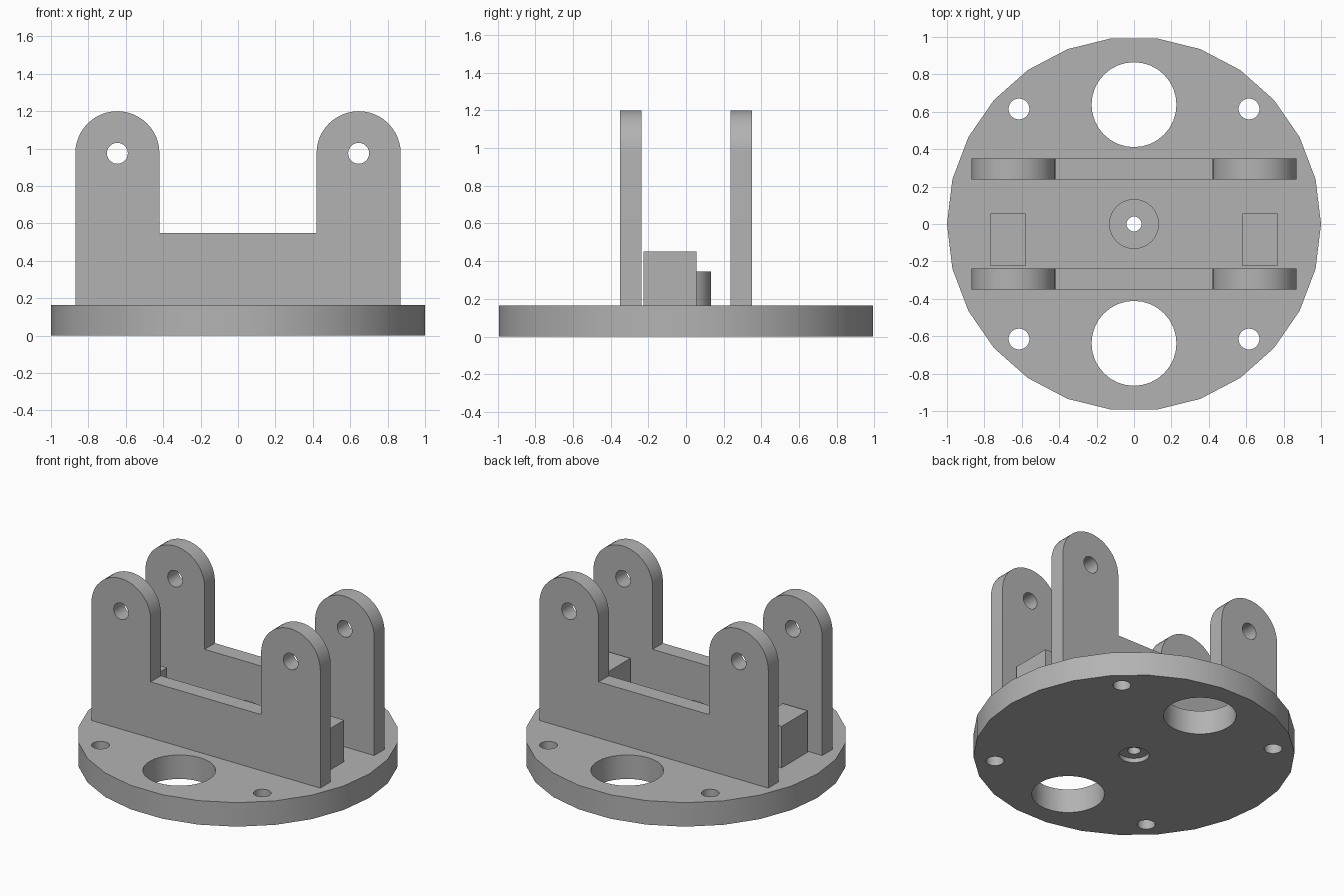
import bpy
import bmesh
import math

if "Cube" in bpy.data.objects:
    bpy.data.objects.remove(bpy.data.objects["Cube"], do_unlink=True)

BASE_TOP = 0.165

# Single plain grey material
grey = bpy.data.materials.new("light grey")
grey.use_nodes = True
COLOUR = (0.45, 0.45, 0.45, 1.0)
grey.diffuse_color = COLOUR
grey.node_tree.nodes["Principled BSDF"].inputs["Base Color"].default_value = COLOUR


def activate(obj):
    bpy.ops.object.select_all(action="DESELECT")
    obj.select_set(True)
    bpy.context.view_layer.objects.active = obj


def prism(name, points, offset):
    """Extrude a closed outline of 3D points along an offset vector."""
    bm = bmesh.new()
    face = bm.faces.new([bm.verts.new(p) for p in points])
    extruded = bmesh.ops.extrude_face_region(bm, geom=[face])["geom"]
    verts = [v for v in extruded if isinstance(v, bmesh.types.BMVert)]
    bmesh.ops.translate(bm, verts=verts, vec=offset)
    bmesh.ops.recalc_face_normals(bm, faces=bm.faces)
    mesh = bpy.data.meshes.new(name)
    bm.to_mesh(mesh)
    bm.free()
    mesh.materials.append(grey)
    obj = bpy.data.objects.new(name, mesh)
    bpy.context.collection.objects.link(obj)
    return obj


def arc(cx, cy, r, start, end, steps):
    return [(cx + r * math.cos(start + (end - start) * i / steps),
             cy + r * math.sin(start + (end - start) * i / steps))
            for i in range(steps + 1)]


def disc(name, x, y, r, z0, z1, sides):
    """Upright cylinder."""
    ring = arc(x, y, r, 0, 2 * math.pi, sides)[:-1]
    return prism(name, [(px, py, z0) for px, py in ring], (0, 0, z1 - z0))


def cut(obj, cutters):
    """Subtract each cutter and delete it."""
    for cutter in cutters:
        cutter.hide_render = True
        mod = obj.modifiers.new("hole", "BOOLEAN")
        mod.operation = "DIFFERENCE"
        mod.solver = "EXACT"
        mod.object = cutter
        activate(obj)
        bpy.ops.object.modifier_apply(modifier=mod.name)
        bpy.data.objects.remove(cutter, do_unlink=True)


def smooth(obj):
    activate(obj)
    bpy.ops.object.shade_smooth_by_angle(angle=math.radians(30))


# Round base plate with two large openings, four screw holes, centre bore
base = disc("base_plate", 0, 0, 1.0, 0, BASE_TOP, 26)
holes = [disc("cutter", 0, s * 0.638, 0.227, -0.1, 0.3, 32) for s in (-1, 1)]
holes += [disc("cutter", sx * 0.615, sy * 0.615, 0.056, -0.1, 0.3, 24)
          for sx in (-1, 1) for sy in (-1, 1)]
holes.append(disc("cutter", 0, 0, 0.04, -0.1, 0.3, 24))
holes.append(disc("cutter", 0, 0, 0.094, -0.1, 0.03, 24))
cut(base, holes)
smooth(base)

# Two upright brackets, each with a pair of round-topped ears
EAR_X, EAR_Z, EAR_R = 0.645, 0.975, 0.225
right_ear = arc(EAR_X, EAR_Z, EAR_R, 0, math.pi, 24)
left_ear = arc(-EAR_X, EAR_Z, EAR_R, 0, math.pi, 24)
outline = ([(0.87, BASE_TOP)] + right_ear + [(0.42, 0.55), (-0.42, 0.55)]
           + left_ear + [(-0.87, BASE_TOP)])
for name, y in (("front_bracket", -0.349), ("back_bracket", 0.237)):
    bracket = prism(name, [(x, y, z) for x, z in outline], (0, 0.112, 0))
    pins = []
    for s in (-1, 1):
        ring = arc(s * EAR_X, EAR_Z, 0.056, 0, 2 * math.pi, 24)[:-1]
        pins.append(prism("cutter", [(x, y - 0.1, z) for x, z in ring], (0, 0.4, 0)))
    cut(bracket, pins)
    smooth(bracket)

# Stop blocks beside the front bracket
for name, x0 in (("right_block", -0.767), ("left_block", 0.58)):
    x1 = x0 + 0.187
    prism(name, [(x0, -0.225, BASE_TOP), (x1, -0.225, BASE_TOP),
                 (x1, 0.057, BASE_TOP), (x0, 0.057, BASE_TOP)],
          (0, 0, 0.45 - BASE_TOP))

# Centre boss with a through bore
boss = disc("centre_boss", 0, 0, 0.133, BASE_TOP, 0.345, 32)
cut(boss, [disc("cutter", 0, 0, 0.04, 0, 0.5, 24)])
smooth(boss)
